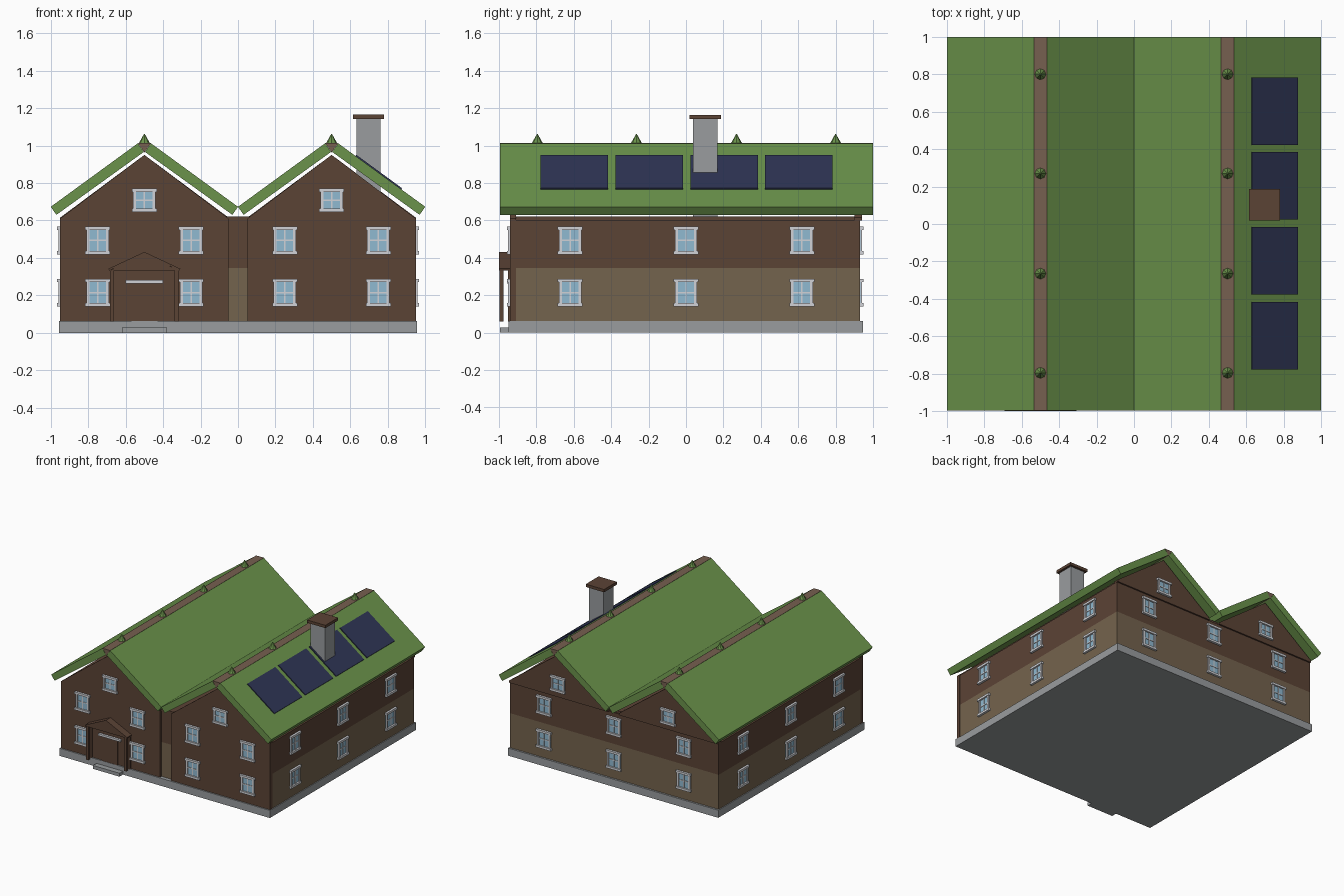
import bpy, bmesh, math
from mathutils import Matrix, Vector

if "Cube" in bpy.data.objects:
    bpy.data.objects.remove(bpy.data.objects["Cube"])


def mat(name, rgb):
    m = bpy.data.materials.new(name)
    m.diffuse_color = (*rgb, 1)
    m.use_nodes = True
    m.node_tree.nodes["Principled BSDF"].inputs["Base Color"].default_value = m.diffuse_color
    return m


BROWN = mat("brown_timber", (0.105, 0.056, 0.036))
TAN = mat("tan_timber", (0.175, 0.125, 0.075))
RIDGE = mat("ridge_wood", (0.18, 0.115, 0.08))
GREEN = mat("roof_green", (0.145, 0.29, 0.07))
STONE = mat("grey_stone", (0.32, 0.335, 0.345))
FRAME = mat("pale_frame", (0.64, 0.65, 0.68))
GLASS = mat("blue_glass", (0.28, 0.49, 0.64))
SOLAR = mat("solar_blue", (0.028, 0.035, 0.09))


def finish(name, bm, *mats):
    bmesh.ops.recalc_face_normals(bm, faces=bm.faces[:])
    me = bpy.data.meshes.new(name)
    bm.to_mesh(me)
    bm.free()
    for m in mats:
        me.materials.append(m)
    ob = bpy.data.objects.new(name, me)
    bpy.context.collection.objects.link(ob)
    return ob


def add_box(bm, lo, hi, mi=0, mtx=Matrix()):
    lo, hi = Vector(lo), Vector(hi)
    size = Matrix.Diagonal((*(hi - lo), 1))
    vs = bmesh.ops.create_cube(bm, size=1, matrix=mtx @ Matrix.Translation((lo + hi) / 2) @ size)["verts"]
    for f in {f for v in vs for f in v.link_faces}:
        f.material_index = mi


def box(name, lo, hi, m):
    bm = bmesh.new()
    add_box(bm, lo, hi)
    return finish(name, bm, m)


def prism(name, pts, y0, y1, m):
    """Extrude an x-z outline along y."""
    bm = bmesh.new()
    f = bm.faces.new([bm.verts.new((x, y0, z)) for x, z in pts])
    ext = bmesh.ops.extrude_face_region(bm, geom=[f])["geom"]
    bmesh.ops.translate(bm, verts=[v for v in ext if isinstance(v, bmesh.types.BMVert)], vec=(0, y1 - y0, 0))
    return finish(name, bm, m)


# Foundation and door step
box("foundation", (-0.955, -0.95, 0), (0.955, 0.945, 0.062), STONE)
box("door_step", (-0.62, -0.995, 0), (-0.38, -0.945, 0.028), STONE)

# Main walls: tan lower storey, brown upper storey
bm = bmesh.new()
add_box(bm, (-0.948, -0.92, 0.062), (0.948, 0.93, 0.602))
bmesh.ops.bisect_plane(bm, geom=bm.verts[:] + bm.edges[:] + bm.faces[:], plane_co=(0, 0, 0.345), plane_no=(0, 0, 1))
for f in bm.faces:
    f.material_index = 0 if f.calc_center_median().z < 0.345 else 1
finish("main_walls", bm, TAN, BROWN)
box("attic_floor", (-0.935, -0.925, 0.602), (0.935, 0.92, 0.621), BROWN)

# Two wings: front facades, back gables, roof slabs and ridges
for c, side in ((-0.5, "left"), (0.5, "right")):
    prism(side + "_front_facade", [(c - 0.45, 0.062), (c + 0.45, 0.062), (c + 0.45, 0.61), (c, 0.95), (c - 0.45, 0.61)],
          -0.94, -0.91, BROWN)
    prism(side + "_back_gable", [(c - 0.45, 0.6), (c + 0.45, 0.6), (c + 0.45, 0.615), (c, 0.95), (c - 0.45, 0.615)],
          0.9, 0.942, BROWN)
    for s, slope in ((-1, "outer_a"), (1, "outer_b")):
        prism(f"{side}_roof_{slope}", [(c + s * 0.5, 0.673), (c + s * 0.035, 1.012), (c + s * 0.003, 0.966),
                                       (c + s * 0.47, 0.63)], -0.995, 1.0, GREEN)
    prism(side + "_ridge_beam", [(c - 0.035, 1.013), (c + 0.035, 1.013), (c, 0.963)], -0.995, 1.0, RIDGE)
    for i, y in enumerate((-0.795, -0.265, 0.27, 0.8)):
        bm = bmesh.new()
        bmesh.ops.create_cone(bm, cap_ends=True, segments=8, radius1=0.03, radius2=0.002, depth=0.05,
                              matrix=Matrix.Translation((c, y, 1.037)))
        finish(f"{side}_ridge_finial_{i}", bm, GREEN)

# Solar panels: thin plates on the right-hand slope
top = lambda x: 1.012 - (x - 0.535) * 0.339 / 0.465
for i, y in enumerate((-0.597, -0.197, 0.205, 0.603)):
    a, b = 0.627, 0.872
    prism(f"solar_panel_{i}", [(a, top(a)), (b, top(b)), (b + 0.004, top(b) + 0.006), (a + 0.004, top(a) + 0.006)],
          y - 0.18, y + 0.18, SOLAR)

# Chimney
box("chimney", (0.632, 0.038, 0.615), (0.762, 0.168, 1.142), STONE)
box("chimney_cap", (0.614, 0.02, 1.142), (0.78, 0.186, 1.165), BROWN)


# Windows: glass, border, muntins, head and sill
def add_window(bm, u, z, h, mtx):
    w, t = 0.06, 0.012
    hh = h / 2 - 0.004

    def part(x0, x1, z0, z1, d, mi=0):
        add_box(bm, (u + x0, -d, z + z0), (u + x1, 0.005, z + z1), mi, mtx)
    part(-w, w, -hh, hh, 0.004, 1)
    for s in (-1, 1):
        part(min(s * w, s * (w - 0.016)), max(s * w, s * (w - 0.016)), -hh, hh, t)
        e, i = s * h / 2, s * (h / 2 - 0.018)
        part(-w - 0.007, w + 0.007, min(e, i), max(e, i), t + 0.006)
    part(-0.004, 0.004, -hh, hh, 0.008)
    part(-w, w, -0.004, 0.004, 0.008)


def windows(name, angle, dist, us, attic=None):
    rot = Matrix.Rotation(angle, 4, "Z")
    bm = bmesh.new()
    for u in us:
        for z in (0.214, 0.493):
            add_window(bm, u, z, 0.148, rot @ Matrix.Translation((0, -dist, 0)))
    if attic:
        for u in (-0.5, 0.5):
            add_window(bm, u, 0.708, 0.125, rot @ Matrix.Translation((0, -attic, 0)))
    finish(name, bm, FRAME, GLASS)


windows("front_windows", 0, 0.94, (-0.75, -0.25, 0.25, 0.75), 0.94)
windows("right_windows", math.pi / 2, 0.948, (-0.62, 0, 0.62))
windows("left_windows", -math.pi / 2, 0.948, (-0.62, 0, 0.62))
windows("back_windows", math.pi, 0.93, (-0.635, 0, 0.635), 0.942)

# Door and porch
box("door", (-0.57, -0.948, 0.062), (-0.43, -0.935, 0.265), BROWN)
box("door_lintel", (-0.6, -0.958, 0.264), (-0.4, -0.935, 0.281), FRAME)
for s, side in ((-1, "left"), (1, "right")):
    x = -0.5 + s * 0.173
    box(side + "_porch_post", (x - 0.011, -0.997, 0.06), (x + 0.011, -0.975, 0.335), BROWN)
    box(side + "_porch_pilaster", (x - 0.011, -0.952, 0.06), (x + 0.011, -0.935, 0.335), BROWN)
    prism(side + "_porch_roof", [(-0.5, 0.432), (-0.5 + s * 0.192, 0.342), (-0.5 + s * 0.188, 0.332), (-0.5, 0.42)],
          -1.0, -0.935, BROWN)
prism("porch_pediment", [(-0.685, 0.332), (-0.315, 0.332), (-0.5, 0.424)], -0.994, -0.935, BROWN)
